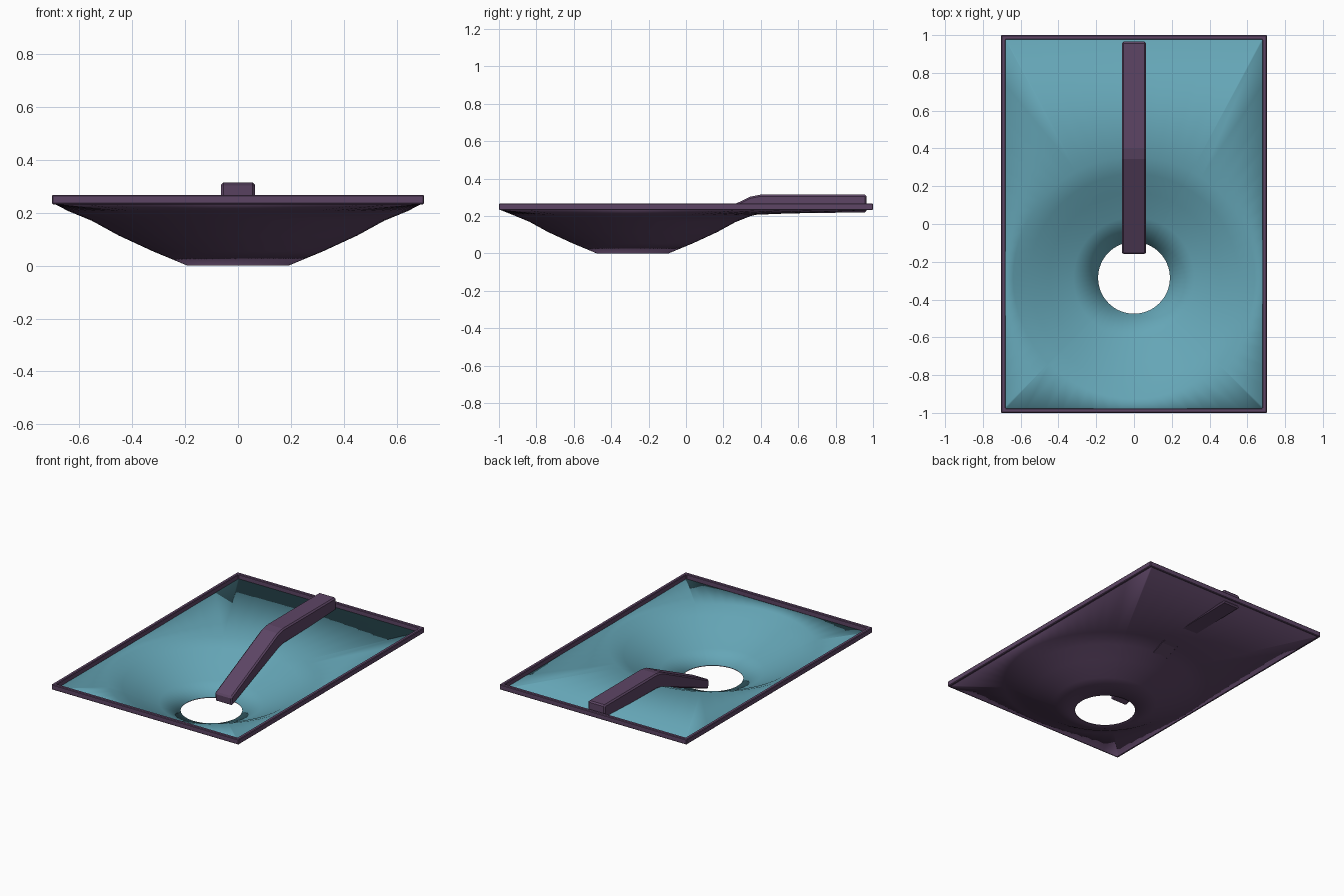
import bpy, bmesh, math

if "Cube" in bpy.data.objects:
    bpy.data.objects.remove(bpy.data.objects["Cube"])

def material(name, rgb):
    m = bpy.data.materials.new(name)
    m.diffuse_color = (*rgb, 1)
    m.use_nodes = True
    m.node_tree.nodes["Principled BSDF"].inputs["Base Color"].default_value = m.diffuse_color
    return m

teal = material("teal", (0.13, 0.38, 0.47))
plum = material("plum", (0.11, 0.06, 0.13))

def make_object(name, bm, mats):
    bmesh.ops.recalc_face_normals(bm, faces=bm.faces)
    me = bpy.data.meshes.new(name)
    bm.to_mesh(me)
    bm.free()
    ob = bpy.data.objects.new(name, me)
    bpy.context.collection.objects.link(ob)
    for m in mats:
        me.materials.append(m)
    return ob

def bridge(bm, a, b):
    n = len(a)
    for i in range(n):
        bm.faces.new((a[i], b[i], b[(i + 1) % n], a[(i + 1) % n]))

def add_bevel(ob, width):
    mod = ob.modifiers.new("bevel", 'BEVEL')
    mod.width = width
    mod.segments = 1

# Basin: round drain bowl flowing out to the rectangular edge
HX, HY, CY = 0.69, 0.99, -0.285
angles = [2 * math.pi * i / 64 for i in range(64)]
for sx in (-1, 1):
    for sy in (-1, 1):
        angles.append(math.atan2(sy * HY - CY, sx * HX) % (2 * math.pi))
angles.sort()

def edge_point(a):
    c, s = math.cos(a), math.sin(a)
    tx = HX / abs(c) if abs(c) > 1e-6 else 1e9
    ty = ((HY - CY) if s > 0 else (HY + CY)) / abs(s) if abs(s) > 1e-6 else 1e9
    t = min(tx, ty)
    return t * c, CY + t * s

bm = bmesh.new()
rings = []
for r, z in ((0.19, 0.006), (0.32, 0.06), (0.45, 0.12), (0.55, 0.175), (0.64, 0.212)):
    rings.append([bm.verts.new((r * math.cos(a), CY + r * math.sin(a), z)) for a in angles])
rings.append([bm.verts.new((*edge_point(a), 0.238)) for a in angles])
for a, b in zip(rings, rings[1:]):
    bridge(bm, a, b)
basin = make_object("basin", bm, [teal, plum])
if sum(p.normal.z for p in basin.data.polygons) < 0:
    basin.data.flip_normals()
basin.data.shade_smooth()
shell = basin.modifiers.new("shell", 'SOLIDIFY')
shell.thickness = 0.006
shell.offset = -1
shell.material_offset = 1
shell.material_offset_rim = 1

# Rim frame around the basin
bm = bmesh.new()
loops = []
for inset, z in ((0, 0.232), (0, 0.268), (0.024, 0.268), (0.024, 0.232)):
    x, y = 0.704 - inset, 1.0 - inset
    loops.append([bm.verts.new(p) for p in ((-x, -y, z), (x, -y, z), (x, y, z), (-x, y, z))])
for i in range(4):
    bridge(bm, loops[i], loops[(i + 1) % 4])
add_bevel(make_object("rim", bm, [plum]), 0.004)

# Bent arm: side profile (y, z) extruded across x
profile = [(0.965, 0.22), (0.965, 0.315), (0.40, 0.315), (0.345, 0.304),
           (-0.16, 0.062), (-0.155, 0.0), (0.345, 0.2), (0.40, 0.212)]
bm = bmesh.new()
sides = [[bm.verts.new((x, y, z)) for y, z in profile] for x in (-0.064, 0.064)]
bridge(bm, *sides)
# End strips of the two side faces keep the concave profile clean
for s in sides:
    for q in ((0, 1, 2, 7), (7, 2, 3, 6), (6, 3, 4, 5)):
        bm.faces.new([s[i] for i in q])
add_bevel(make_object("arm", bm, [plum]), 0.009)
